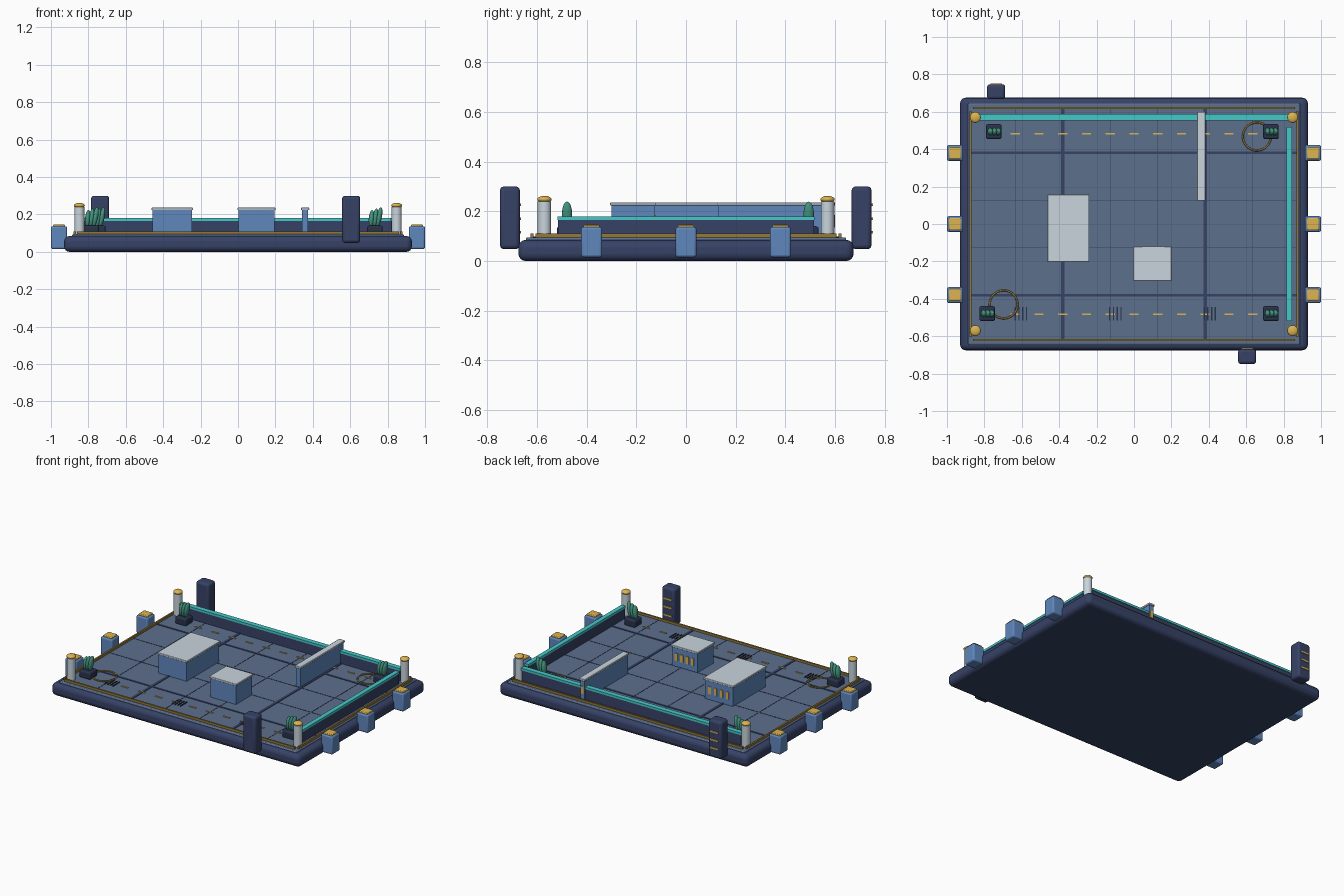
import bpy
import math

if "Cube" in bpy.data.objects:
    bpy.data.objects.remove(bpy.data.objects["Cube"])


def mat(name, r, g, b):
    m = bpy.data.materials.new(name)
    m.diffuse_color = (r, g, b, 1)
    m.use_nodes = True
    m.node_tree.nodes["Principled BSDF"].inputs["Base Color"].default_value = m.diffuse_color
    return m


NAVY = mat("navy", .037, .054, .133)
DARK = mat("dark", .022, .032, .07)
DECK = mat("deck_blue_grey", .107, .162, .262)
BLUE = mat("blue", .115, .242, .515)
WHITE = mat("pale", .58, .66, .72)
GOLD = mat("gold", .716, .456, .08)
BRASS = mat("brass", .30, .19, .04)
CYAN = mat("cyan", .061, .578, .578)
GREEN = mat("green", .061, .305, .223)


def finish(o, name, m):
    o.name = name
    o.data.materials.append(m)
    return o


def box(name, x, y, z, m, bevel=0, seg=3):
    """Box from (min, max) ranges on each axis."""
    bpy.ops.mesh.primitive_cube_add(size=1, location=[(a + b) / 2 for a, b in (x, y, z)])
    o = bpy.context.object
    o.scale = [b - a for a, b in (x, y, z)]
    bpy.ops.object.transform_apply(location=False, rotation=False, scale=True)
    if bevel:
        mod = o.modifiers.new("bevel", 'BEVEL')
        mod.width, mod.segments = bevel, seg
        bpy.ops.object.shade_smooth_by_angle(angle=math.radians(35))
    return finish(o, name, m)


def around(c, size):
    return (c - size / 2, c + size / 2)


# Base and deck
box("base", (-.93, .93), (-.675, .675), (0, .085), NAVY, .03, 4)
box("deck", (-.887, .887), (-.645, .645), (.07, .095), DECK, .006, 2)

# Deck seams: wide and fine
for s in (-1, 1):
    box("wide_seam_y", around(s * .38, .018), (-.615, .615), (.09, .0985), NAVY)
    box("wide_seam_x", (-.87, .87), around(s * .38, .014), (.09, .098), NAVY)
    box("fine_seam_x", (-.87, .87), around(s * .127, .004), (.09, .0965), NAVY)
    for x in (.127, .635):
        box("fine_seam_y", around(s * x, .004), (-.615, .615), (.09, .0965), NAVY)

# Brass edge rails
for s in (-1, 1):
    box("edge_rail_long", (-.86, .86), around(s * .62, .011), (.09, .11), BRASS)
    box("edge_rail_short", around(s * .875, .011), (-.605, .605), (.09, .11), BRASS)

# Lane dashes and vent slots
for s in (-1, 1):
    for i in range(-5, 6):
        box("lane_dash", around(i * .127, .05), around(s * .482, .008), (.09, .099), GOLD)
for x0 in (-.635, -.13, .375):
    for i in range(4):
        box("vent_slot", around(x0 + i * .02, .007), around(-.48, .07), (.09, .1), DARK)

# Deck rings
for x, y in ((.657, .468), (-.697, -.43)):
    bpy.ops.mesh.primitive_torus_add(location=(x, y, .1), major_radius=.075, minor_radius=.005,
                                     major_segments=40, minor_segments=8)
    bpy.ops.object.shade_smooth()
    finish(bpy.context.object, "deck_ring", BRASS)

# Perimeter walls with bright caps
box("back_wall", (-.82, .82), around(.57, .026), (.09, .166), NAVY)
box("back_wall_cap", (-.825, .825), around(.57, .034), (.165, .18), CYAN)
box("right_wall", around(.83, .024), (-.515, .515), (.09, .166), NAVY)
box("right_wall_cap", around(.83, .03), (-.518, .518), (.165, .18), CYAN)


# Buildings with roofs and windows on the back face
def building(x, y, windows):
    box("building_body", (x[0] + .006, x[1] - .006), (y[0] + .006, y[1] - .006), (.09, .225), BLUE)
    box("building_roof", x, y, (.223, .236), WHITE, .003, 2)
    step = (x[1] - x[0]) / (windows + 1)
    for i in range(windows):
        box("window", around(x[0] + step * (i + 1), min(.02, step)),
            around(y[1] - .005, .008), (.135, .185), GOLD)


building((-.462, -.24), (-.203, .157), 4)
building((-.004, .2), (-.305, -.12), 4)
building((.337, .381), (.125, .6), 1)

# Corner posts with domed caps
for x in (-.848, .848):
    for y in (-.57, .57):
        bpy.ops.mesh.primitive_cylinder_add(vertices=24, radius=.027, depth=.15, location=(x, y, .165))
        bpy.ops.object.shade_smooth_by_angle()
        finish(bpy.context.object, "corner_post", WHITE)
        bpy.ops.mesh.primitive_uv_sphere_add(segments=24, ring_count=12, radius=1, location=(x, y, .248))
        o = bpy.context.object
        o.scale = (.029, .029, .014)
        bpy.ops.object.shade_smooth()
        finish(o, "corner_lamp", GOLD)

# Side pods
for s in (-1, 1):
    for y in (-.38, 0, .38):
        box("side_pod", around(s * .957, .086), around(y, .084), (.015, .137), BLUE, .01)
        box("pod_cap", around(s * .957, .064), around(y, .064), (.132, .146), GOLD, .004, 2)

# Hanging towers with light bars
for x, y in ((-.737, .707), (.605, -.709)):
    box("tower", around(x, .097), around(y, .08), (.048, .3), NAVY, .016)
    for z in (.116, .171, .226):
        box("tower_bar", around(x, .06), around(y + .041, .008), around(z, .01), GOLD)

# Planters with leaning leaves
for x, y in ((-.75, .494), (.732, .494), (-.785, -.479), (.732, -.479)):
    box("planter", around(x, .083), around(y, .08), (.09, .14), DARK, .01)
    for i in (-1, 0, 1):
        h = .05 + .004 * i
        bpy.ops.mesh.primitive_uv_sphere_add(segments=20, ring_count=12, radius=1,
                                             location=(x + i * .02 + .002, y, .132 + h))
        o = bpy.context.object
        o.scale = (.015, .021, h)
        o.rotation_euler = (0, .14 + .06 * i, 0)
        bpy.ops.object.shade_smooth()
        finish(o, "leaf", GREEN)
